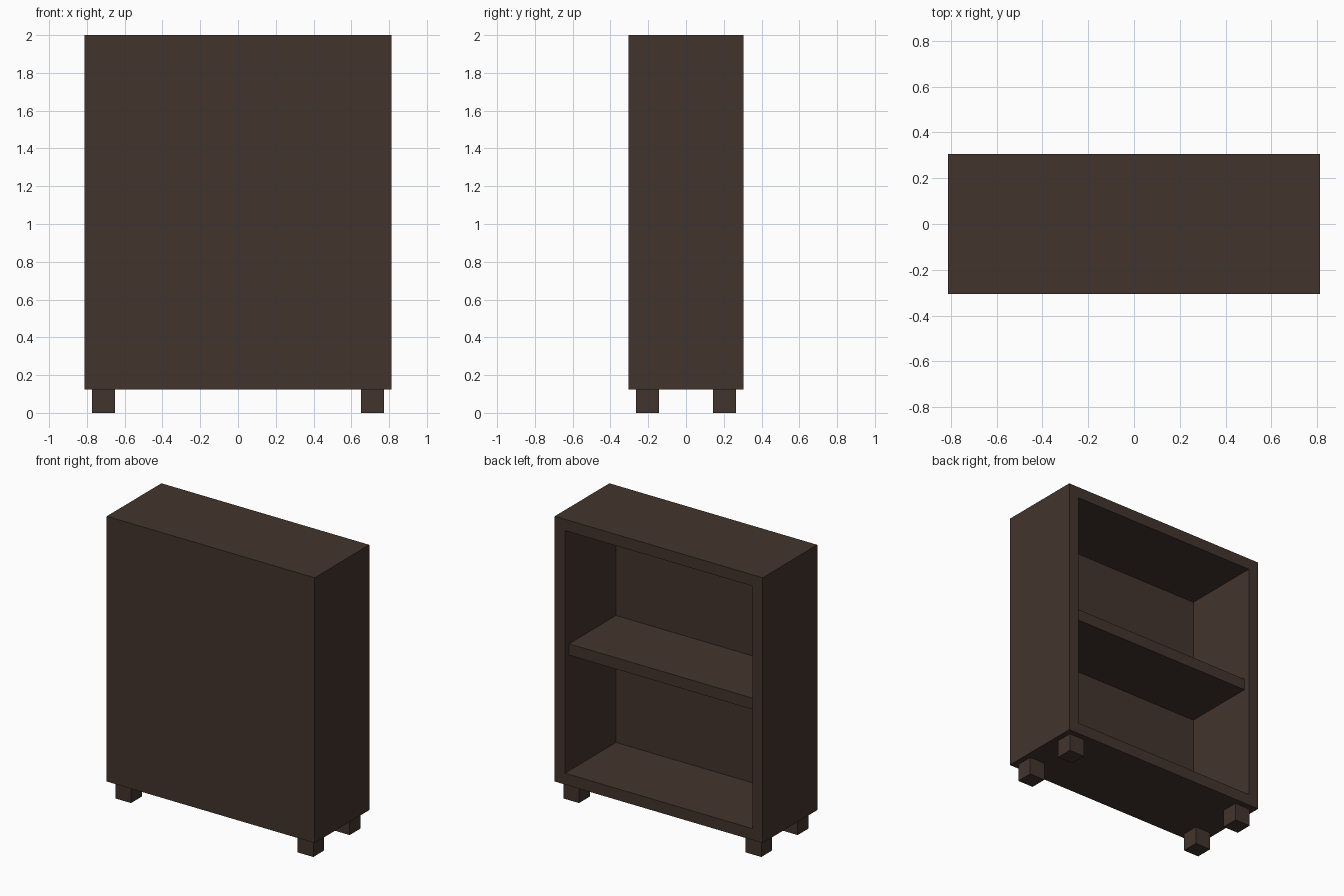
import bpy
import bmesh
from mathutils import Matrix, Vector

if "Cube" in bpy.data.objects:
    bpy.data.objects.remove(bpy.data.objects["Cube"], do_unlink=True)

# Overall sizes
HALF_W, HALF_D = 0.813, 0.305
LEG_H, TOP = 0.125, 2.0
BOARD = 0.08          # side, top, bottom and shelf thickness
PANEL = 0.04          # thin closed panel on the front
SETBACK = 0.045       # shelf edge behind the opening

# Dark wood colour
wood = bpy.data.materials.new("dark brown wood")
wood.use_nodes = True
colour = (0.0545, 0.0343, 0.0262, 1.0)
wood.diffuse_color = colour
bsdf = wood.node_tree.nodes["Principled BSDF"]
bsdf.inputs["Base Color"].default_value = colour
bsdf.inputs["Roughness"].default_value = 0.7


def box_bmesh(lo, hi):
    lo, hi = Vector(lo), Vector(hi)
    bm = bmesh.new()
    matrix = Matrix.Translation((lo + hi) / 2) @ Matrix.Diagonal((*(hi - lo), 1))
    bmesh.ops.create_cube(bm, size=1, matrix=matrix)
    return bm


def finish(bm, name):
    bmesh.ops.recalc_face_normals(bm, faces=bm.faces)
    mesh = bpy.data.meshes.new(name)
    bm.to_mesh(mesh)
    bm.free()
    mesh.materials.append(wood)
    obj = bpy.data.objects.new(name, mesh)
    bpy.context.collection.objects.link(obj)
    return obj


# Case: one box, hollowed from the +y side
bm = box_bmesh((-HALF_W, -HALF_D, LEG_H), (HALF_W, HALF_D, TOP))
opening = max(bm.faces, key=lambda f: f.calc_center_median().y)
bmesh.ops.inset_individual(bm, faces=[opening], thickness=BOARD, use_even_offset=True)
floor = bmesh.ops.extrude_discrete_faces(bm, faces=[opening])["faces"]
bmesh.ops.translate(bm, verts=floor[0].verts, vec=(0, PANEL - 2 * HALF_D, 0))
finish(bm, "cabinet_case")

# Middle shelf, halfway up the case
mid = (LEG_H + TOP) / 2
inner = HALF_W - BOARD
finish(box_bmesh((-inner, -HALF_D + PANEL, mid - BOARD / 2),
                 (inner, HALF_D - SETBACK, mid + BOARD / 2)), "middle_shelf")

# Four square legs
for sx, side in ((1, "left"), (-1, "right")):
    for sy, end in ((-1, "front"), (1, "back")):
        xs = sorted((sx * 0.652, sx * 0.774))
        ys = sorted((sy * 0.142, sy * 0.264))
        finish(box_bmesh((xs[0], ys[0], 0), (xs[1], ys[1], LEG_H)), f"{end}_{side}_leg")
